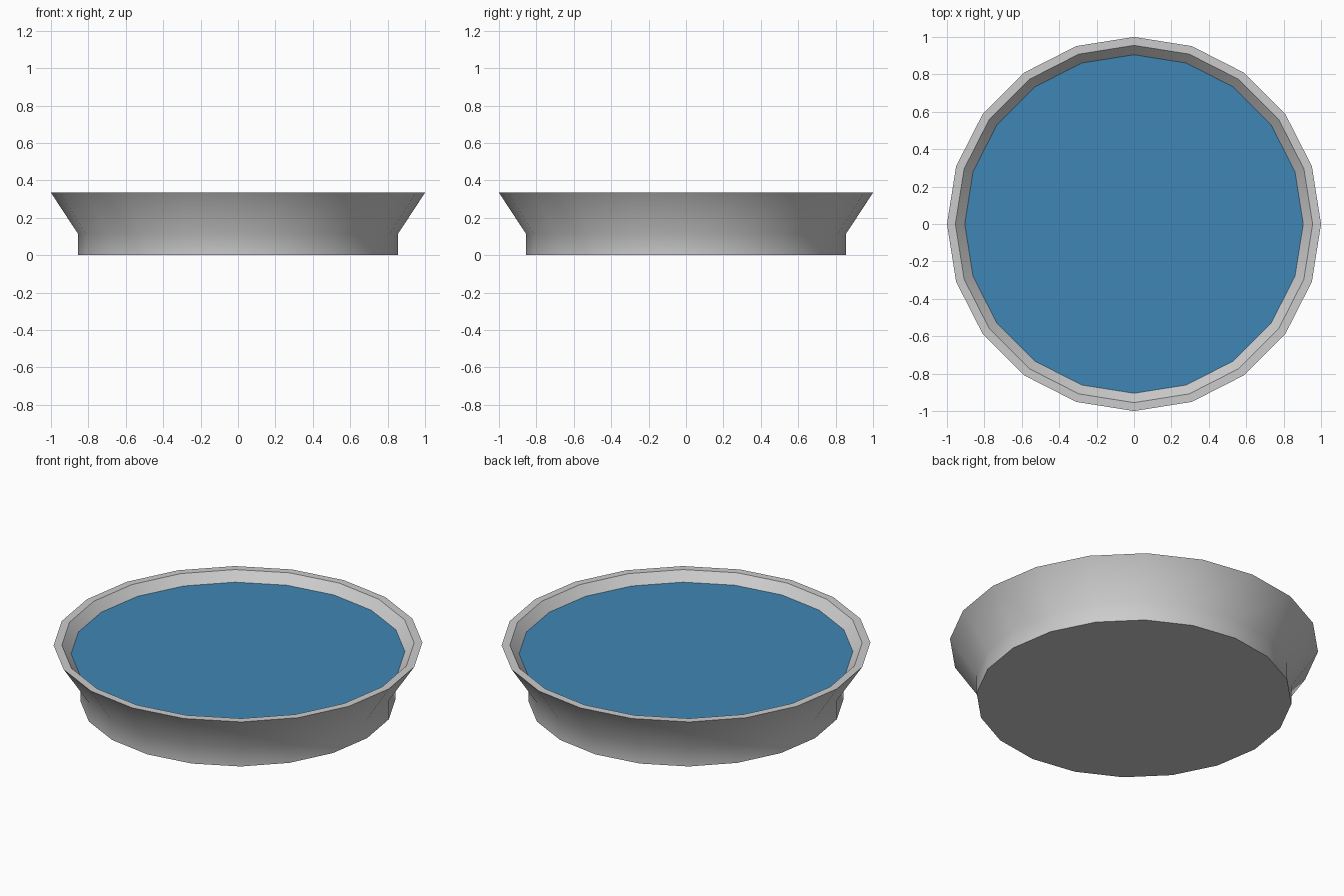
import bpy
import bmesh
from math import cos, sin, pi, radians

if "Cube" in bpy.data.objects:
    bpy.data.objects.remove(bpy.data.objects["Cube"])

SIDES = 20
WATER_R, WATER_Z = 0.905, 0.282


def ring(bm, r, z):
    return [bm.verts.new((r * cos(2 * pi * i / SIDES), r * sin(2 * pi * i / SIDES), z))
            for i in range(SIDES)]


def lathe(name, profile, cap_start=False, cap_end=False):
    """Sweep an (r, z) profile around z; caps close the first / last ring."""
    bm = bmesh.new()
    rings = [ring(bm, r, z) for r, z in profile]
    for a, b in zip(rings, rings[1:]):
        for i in range(SIDES):
            j = (i + 1) % SIDES
            bm.faces.new((a[i], a[j], b[j], b[i]))
    if cap_start:
        bm.faces.new(rings[0][::-1])
    if cap_end:
        bm.faces.new(rings[-1])
    mesh = bpy.data.meshes.new(name)
    bm.to_mesh(mesh)
    bm.free()
    obj = bpy.data.objects.new(name, mesh)
    bpy.context.collection.objects.link(obj)
    return obj


# Basin: straight foot, flared wall, flat rim, inner wall down to the water
basin = lathe("basin", [(0.855, 0), (0.855, 0.113), (1.0, 0.334),
                        (0.955, 0.334), (WATER_R, WATER_Z)], cap_start=True)
bpy.context.view_layer.objects.active = basin
basin.select_set(True)
bpy.ops.object.shade_smooth_by_angle(angle=radians(40))

# Water surface
water = lathe("water", [(WATER_R, WATER_Z)], cap_end=True)
blue = bpy.data.materials.new("water_blue")
blue.diffuse_color = (0.05, 0.24, 0.46, 1)
blue.use_nodes = True
blue.node_tree.nodes["Principled BSDF"].inputs["Base Color"].default_value = blue.diffuse_color
water.data.materials.append(blue)
